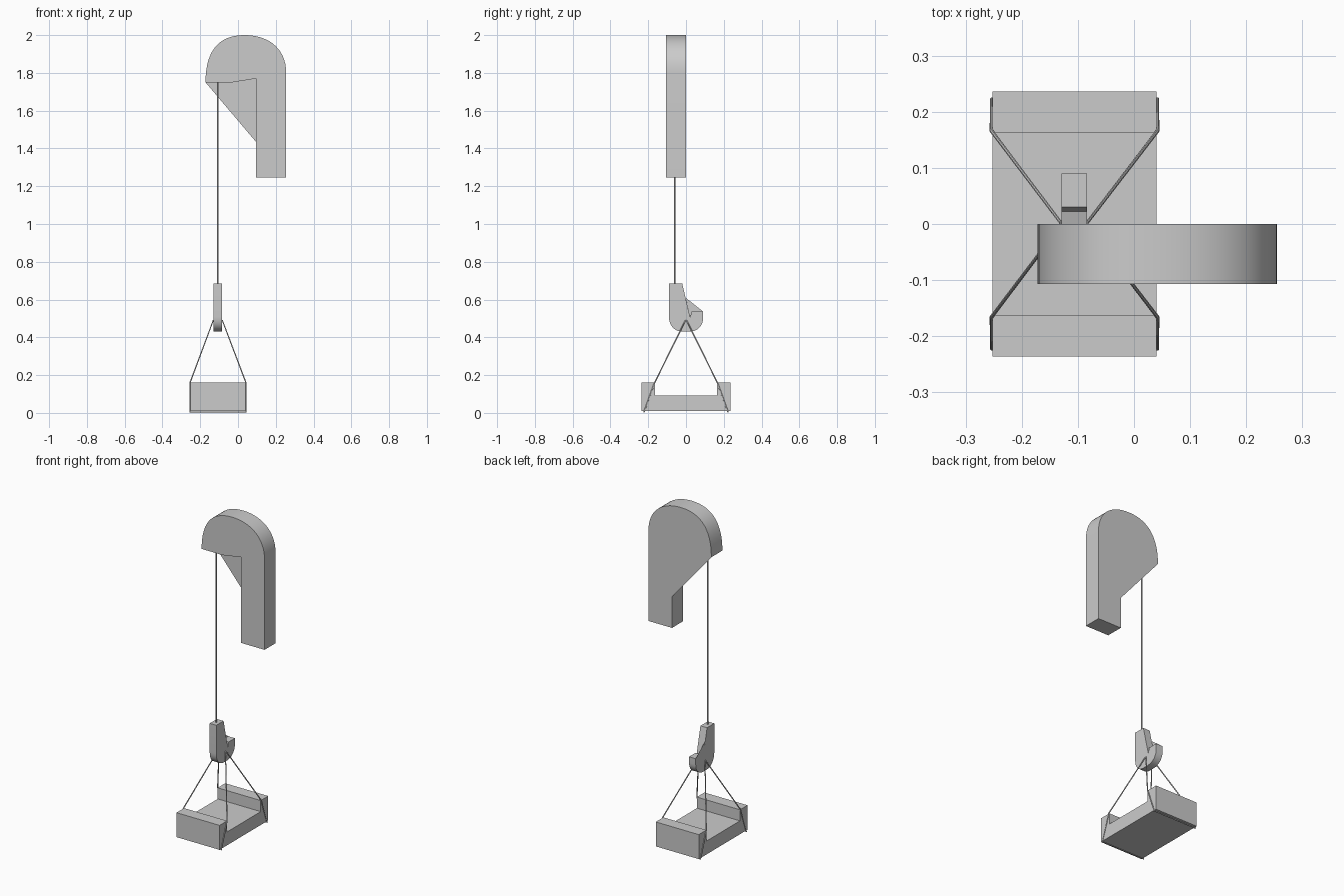
import bpy, bmesh
from mathutils import Vector
from mathutils.geometry import interpolate_bezier

if "Cube" in bpy.data.objects:
    bpy.data.objects.remove(bpy.data.objects["Cube"])


def extrude_profile(name, pts, start, depth):
    """Closed 3D outline pushed along depth; start shifts the outline."""
    bm = bmesh.new()
    face = bm.faces.new([bm.verts.new(Vector(p) + Vector(start)) for p in pts])
    res = bmesh.ops.extrude_face_region(bm, geom=[face], use_keep_orig=True)
    moved = [v for v in res["geom"] if isinstance(v, bmesh.types.BMVert)]
    bmesh.ops.translate(bm, vec=depth, verts=moved)
    bmesh.ops.recalc_face_normals(bm, faces=bm.faces)
    return finish(name, bm)


def finish(name, bm):
    me = bpy.data.meshes.new(name)
    bm.to_mesh(me)
    bm.free()
    ob = bpy.data.objects.new(name, me)
    bpy.context.collection.objects.link(ob)
    select(ob)
    bpy.ops.object.shade_smooth_by_angle(angle=0.5)
    return ob


def select(ob):
    bpy.ops.object.select_all(action='DESELECT')
    ob.select_set(True)
    bpy.context.view_layer.objects.active = ob


def panel(name, pts):
    bm = bmesh.new()
    bm.faces.new([bm.verts.new(p) for p in pts])
    return finish(name, bm)


def rope(name, pts, radius, closed=False):
    cu = bpy.data.curves.new(name, 'CURVE')
    cu.dimensions = '3D'
    cu.bevel_depth = radius
    cu.bevel_resolution = 2
    cu.use_fill_caps = True
    sp = cu.splines.new('POLY')
    sp.points.add(len(pts) - 1)
    for p, co in zip(sp.points, pts):
        p.co = (*co, 1)
    sp.use_cyclic_u = closed
    ob = bpy.data.objects.new(name, cu)
    bpy.context.collection.objects.link(ob)
    select(ob)
    bpy.ops.object.convert(target='MESH')
    bpy.ops.object.shade_smooth_by_angle(angle=0.7)


def bezier(a, b, c, d, n=16):
    vs = interpolate_bezier(*[Vector((*p, 0)) for p in (a, b, c, d)], n)
    return [(v.x, v.y) for v in vs]


# Crane arm: column with a curved overhanging head
arm = [(0.095, 1.77), (0.095, 1.245), (0.255, 1.245)]
arm += bezier((0.255, 1.80), (0.255, 1.93), (0.16, 2.0), (0.035, 2.0))
arm += bezier((0.035, 2.0), (-0.10, 2.0), (-0.172, 1.92), (-0.172, 1.75))[1:]
arm += [(-0.03, 1.75)]
extrude_profile("crane_arm", [(x, 0, z) for x, z in arm], (0, 0, 0), (0, -0.107, 0))

# Thin brace panel flush with the back of the arm
panel("arm_brace_panel", [(-0.172, 0, 1.75), (-0.03, 0, 1.75),
                          (0.095, 0, 1.77), (0.095, 0, 1.435)])

# Hook with rounded bottom and open notch
hook = [(0.022, 0.505), (-0.02, 0.685), (-0.09, 0.685)]
hook += bezier((-0.09, 0.51), (-0.09, 0.46), (-0.06, 0.43), (-0.015, 0.43), 10)
hook += bezier((0.015, 0.43), (0.06, 0.43), (0.09, 0.46), (0.09, 0.50), 10)
hook += [(0.09, 0.537), (0.03, 0.537)]
extrude_profile("hook", [(0, y, z) for y, z in hook], (-0.129, 0, 0), (0.045, 0, 0))

# Thin latch panel closing one side of the hook notch
panel("hook_latch_panel", [(-0.129, y, z) for y, z in
                           [(0.022, 0.505), (0.03, 0.537), (0.09, 0.537), (-0.002, 0.61)]])

# Load: block with a channel running through it
half = [(0.236, 0.01), (0.236, 0.16), (0.163, 0.16), (0.163, 0.092)]
load = half + [(-y, z) for y, z in reversed(half)]
extrude_profile("load_block", [(0, y, z) for y, z in load], (-0.252, 0, 0), (0.292, 0, 0))

# Hoist cable
rope("hoist_cable", [(-0.107, -0.06, 0.67), (-0.107, -0.06, 1.76)], 0.004)

# Slings: hook, down over the block corners, and under the block
for side, s in (("back", 1), ("front", -1)):
    rope(side + "_sling", [(-0.131, s * 0.003, 0.49), (-0.254, s * 0.166, 0.16),
                           (-0.254, s * 0.222, 0.005), (0.042, s * 0.222, 0.005),
                           (0.042, s * 0.166, 0.16), (-0.083, s * 0.003, 0.49)],
         0.0035, closed=True)
